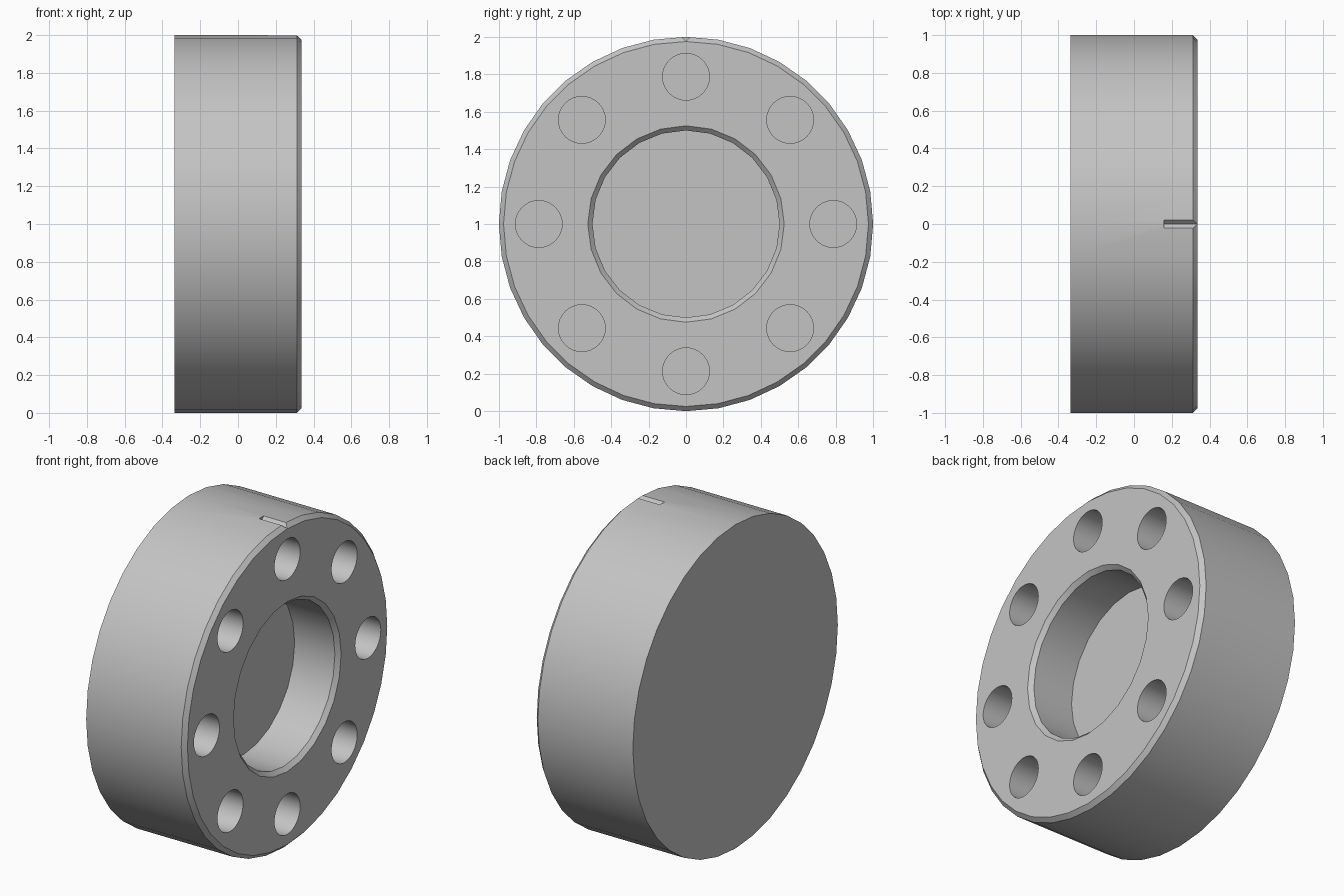
import bpy
import bmesh
from math import sin, cos, pi

if "Cube" in bpy.data.objects:
    bpy.data.objects.remove(bpy.data.objects["Cube"], do_unlink=True)

HALF = 0.337      # half thickness along x
CHAMFER = 0.025

grey = bpy.data.materials.new("plain_grey")
grey.use_nodes = True
grey.diffuse_color = (0.55, 0.55, 0.55, 1)
grey.node_tree.nodes["Principled BSDF"].inputs["Base Color"].default_value = grey.diffuse_color


def loft(name, rings):
    """Solid from matching rings of points, capped at both ends."""
    bm = bmesh.new()
    rows = [[bm.verts.new(p) for p in ring] for ring in rings]
    for a, b in zip(rows, rows[1:]):
        for i in range(len(a)):
            j = (i + 1) % len(a)
            bm.faces.new((a[i], a[j], b[j], b[i]))
    bm.faces.new(rows[0])
    bm.faces.new(rows[-1])
    bmesh.ops.recalc_face_normals(bm, faces=bm.faces[:])
    mesh = bpy.data.meshes.new(name)
    bm.to_mesh(mesh)
    bm.free()
    mesh.materials.append(grey)
    obj = bpy.data.objects.new(name, mesh)
    bpy.context.collection.objects.link(obj)
    return obj


def turned(name, profile, sides, y=0, z=1):
    """Solid turned about an x-parallel axis; profile holds (x, radius)."""
    turns = [2 * pi * i / sides for i in range(sides)]
    return loft(name, [[(x, y + r * sin(t), z + r * cos(t)) for t in turns]
                       for x, r in profile])


# Disc with a chamfered rim on the +x face
disc = turned("flanged_disc", [(-HALF, 1), (HALF - CHAMFER, 1),
                               (HALF, 1 - CHAMFER)], 36)

# Central blind bore with chamfered mouth
cutters = [turned("bore_cutter", [(HALF - 0.3, 0.5), (HALF - CHAMFER, 0.5),
                                  (HALF, 0.525), (HALF + 0.1, 0.525)], 24)]

# Ring of eight blind bolt holes
for k in range(8):
    a = k * pi / 4
    cutters.append(turned("bolt_hole_cutter", [(HALF - 0.4, 0.125), (HALF + 0.1, 0.125)],
                          32, 0.787 * sin(a), 1 + 0.787 * cos(a)))

# V-shaped index notch on top of the rim
cutters.append(loft("notch_cutter", [[(x, 0, 1.976), (x, 0.05, 2.026), (x, -0.05, 2.026)]
                                     for x in (0.16, HALF + 0.1)]))

for cutter in cutters:
    cutter.hide_render = True
    mod = disc.modifiers.new(cutter.name, 'BOOLEAN')
    mod.operation = 'DIFFERENCE'
    mod.solver = 'EXACT'
    mod.object = cutter

# Bake the cuts and drop the cutters
bpy.context.view_layer.update()
graph = bpy.context.evaluated_depsgraph_get()
result = bpy.data.meshes.new_from_object(disc.evaluated_get(graph))
disc.modifiers.clear()
disc.data = result
for cutter in cutters:
    bpy.data.objects.remove(cutter, do_unlink=True)

bpy.ops.object.select_all(action='DESELECT')
disc.select_set(True)
bpy.context.view_layer.objects.active = disc
bpy.ops.object.shade_smooth_by_angle(angle=pi / 6)
